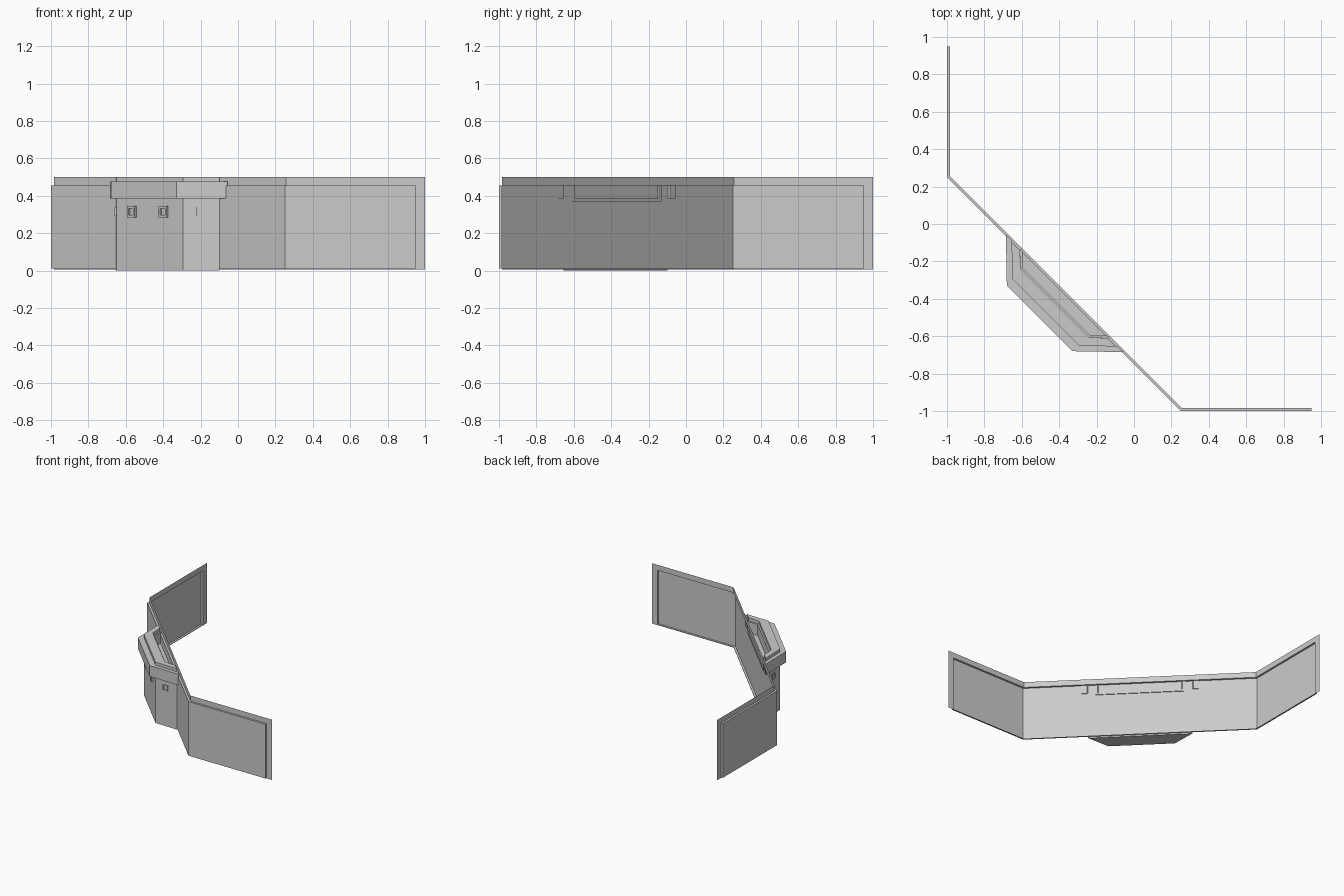
import bpy, math
from mathutils import Matrix, Vector

cube = bpy.data.objects.get("Cube")
if cube:
    bpy.data.objects.remove(cube, do_unlink=True)

# One flat grey for everything
grey = bpy.data.materials.new("stone_grey")
grey.use_nodes = True
GREY = (0.6, 0.6, 0.6, 1)
grey.diffuse_color = GREY
grey.node_tree.nodes["Principled BSDF"].inputs["Base Color"].default_value = GREY


def add_mesh(name, verts, faces):
    mesh = bpy.data.meshes.new(name)
    mesh.from_pydata(verts, [], faces)
    mesh.materials.append(grey)
    mesh.update()
    obj = bpy.data.objects.new(name, mesh)
    bpy.context.collection.objects.link(obj)
    return obj


def mirrored(points):
    """Complete a half outline by reflecting it across the line y = x."""
    return points + [(y, x) for x, y in reversed(points)]


def prism(name, outline, z0, z1):
    n = len(outline)
    verts = [(x, y, z) for z in (z0, z1) for x, y in outline]
    faces = [(i, (i + 1) % n, (i + 1) % n + n, i + n) for i in range(n)]
    faces += [tuple(reversed(range(n))), tuple(range(n, 2 * n))]
    return add_mesh(name, verts, faces)


def band(name, outer, inner, z0, z1):
    """Open band of wall between two outlines, ending at the curtain wall."""
    loops = [(outer, z0), (outer, z1), (inner, z1), (inner, z0)]
    n = len(outer)
    verts = [(x, y, z) for pts, z in loops for x, y in pts]
    faces = []
    for k in range(4):
        a, b = k * n, (k + 1) % 4 * n
        faces += [(a + i, a + i + 1, b + i + 1, b + i) for i in range(n - 1)]
    faces += [(0, n, 2 * n, 3 * n), (4 * n - 1, 3 * n - 1, 2 * n - 1, n - 1)]
    return add_mesh(name, verts, faces)


# Curtain wall: thin sheet whose panel is stepped outward from the rim
STEP, LOW, HIGH, TOP, END = 0.016, 0.01, 0.455, 0.5, 0.95


def wall_path(d):
    return mirrored([(-1 + d, END), (-1 + d, 0.25 + 0.414 * d)])


profile = [(STEP, TOP), (STEP, HIGH), (0, HIGH), (0, LOW), (STEP, LOW), (STEP, 0.005)]
verts = [(x, y, z) for d, z in profile for x, y in wall_path(d)]
faces = [(4 * r + i, 4 * r + 4 + i, 4 * r + 5 + i, 4 * r + 1 + i)
         for r in range(len(profile) - 1) for i in range(3)]
add_mesh("curtain_wall", verts, faces)

# Wall ends: rim strip and the side of the step
rim = STEP - 1
for name, swap in (("right_wall_end", False), ("left_wall_end", True)):
    strip = [(rim, END, 0.005), (rim, 1, 0.005), (rim, 1, TOP), (rim, END, TOP),
             (-1, END, LOW), (rim, END, LOW), (rim, END, HIGH), (-1, END, HIGH)]
    if swap:
        strip = [(y, x, z) for x, y, z in strip]
    add_mesh(name, strip, [(0, 1, 2, 3), (4, 5, 6, 7)])

# Bastion: body, parapet, outer collar, inner lining and floor
body_line = mirrored([(-0.655, -0.098), (-0.65, -0.295)])
collar_line = mirrored([(-0.685, -0.056), (-0.68, -0.328)])
pit_line = mirrored([(-0.61, -0.143), (-0.605, -0.242)])
lining_line = mirrored([(-0.597, -0.144), (-0.595, -0.235)])
collar_inner = mirrored([(-0.655, -0.086), (-0.65, -0.295)])
lining_outer = mirrored([(-0.61, -0.131), (-0.605, -0.242)])

prism("bastion_body", body_line, 0, 0.372)
band("bastion_parapet", body_line, pit_line, 0.372, TOP)
band("bastion_collar", collar_line, collar_inner, 0.385, 0.475)
band("parapet_lining", lining_outer, lining_line, 0.37, 0.475)
prism("platform_floor", lining_line, 0.37, 0.385)


# Window frames: square rings standing out from the bastion faces
def window(name, x, y, angle, size, hole):
    verts = []
    for half, depth in ((size / 2, 0), (size / 2, -0.012), (hole / 2, -0.012), (hole / 2, 0)):
        verts += [Vector((sx * half, depth, sz * half))
                  for sx, sz in ((-1, -1), (1, -1), (1, 1), (-1, 1))]
    faces = [(4 * r + i, 4 * r + (i + 1) % 4, 4 * r + 4 + (i + 1) % 4, 4 * r + 4 + i)
             for r in range(3) for i in range(4)]
    place = Matrix.Translation((x, y, 0.315)) @ Matrix.Rotation(math.radians(angle), 4, "Z")
    add_mesh(name, [place @ v for v in verts], faces)


window("front_window", -0.2, -0.648, 0, 0.044, 0.03)
window("side_window", -0.648, -0.2, -90, 0.044, 0.03)
for name, x in (("left_slant_window", -0.395), ("right_slant_window", -0.565)):
    window(name, x, -0.945 - x, -45, 0.06, 0.036)
